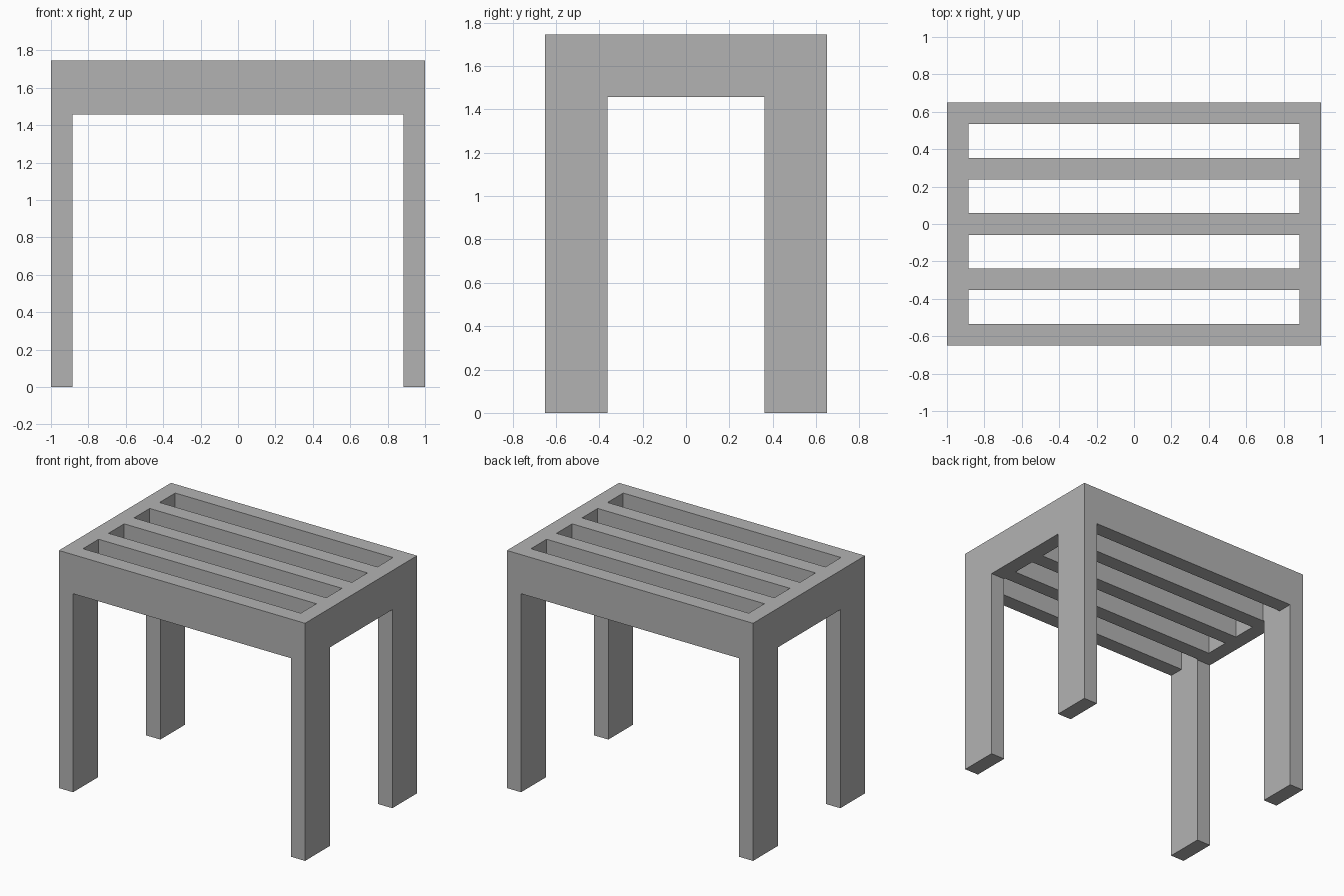
import bpy, bmesh
from mathutils import Vector

cube = bpy.data.objects.get("Cube")
if cube:
    bpy.data.objects.remove(cube, do_unlink=True)

HALF_X, HALF_Y, HEIGHT = 1.0, 0.65, 1.745
BOARD = 0.115            # thickness of every board
DEPTH = 0.287            # apron depth, also leg width
SLATS = 5
pitch = (2 * HALF_Y - BOARD) / (SLATS - 1)

# Cutting lines along each axis
slat_starts = [-HALF_Y + i * pitch for i in range(SLATS)]
xs = [-HALF_X, -HALF_X + BOARD, HALF_X - BOARD, HALF_X]
ys = sorted([y + d for y in slat_starts for d in (0, BOARD)]
            + [s * (HALF_Y - DEPTH) for s in (-1, 1)])
zs = [0, HEIGHT - DEPTH, HEIGHT]
axes = (xs, ys, zs)


def is_solid(cell):
    """Tell whether a cell belongs to a leg, an end rail or a slat."""
    if any(not 0 <= c < len(a) - 1 for c, a in zip(cell, axes)):
        return False
    x, y, z = ((a[c] + a[c + 1]) / 2 for c, a in zip(cell, axes))
    at_end = abs(x) > HALF_X - BOARD
    if z < HEIGHT - DEPTH:
        return at_end and abs(y) > HALF_Y - DEPTH
    return at_end or any(s < y < s + BOARD for s in slat_starts)


# Bench body: one seamless shell around the solid cells
bm = bmesh.new()
corners = {}


def corner(index):
    if index not in corners:
        corners[index] = bm.verts.new(Vector(a[i] for a, i in zip(axes, index)))
    return corners[index]


for i in range(len(xs) - 1):
    for j in range(len(ys) - 1):
        for k in range(len(zs) - 1):
            cell = (i, j, k)
            if not is_solid(cell):
                continue
            for axis in range(3):
                for side in (0, 1):
                    neighbour = list(cell)
                    neighbour[axis] += 2 * side - 1
                    if is_solid(neighbour):
                        continue
                    u, v = (axis + 1) % 3, (axis + 2) % 3
                    loop = []
                    for du, dv in ((0, 0), (1, 0), (1, 1), (0, 1)):
                        p = list(cell)
                        p[axis] += side
                        p[u] += du
                        p[v] += dv
                        loop.append(corner(tuple(p)))
                    bm.faces.new(loop if side else loop[::-1])

mesh = bpy.data.meshes.new("slatted_bench")
bm.to_mesh(mesh)
bm.free()

# Plain grey finish
grey = bpy.data.materials.new("plain_grey")
grey.use_nodes = True
colour = (0.45, 0.45, 0.45, 1)
grey.diffuse_color = colour
grey.node_tree.nodes["Principled BSDF"].inputs["Base Color"].default_value = colour
mesh.materials.append(grey)

bench = bpy.data.objects.new("slatted_bench", mesh)
bpy.context.collection.objects.link(bench)
